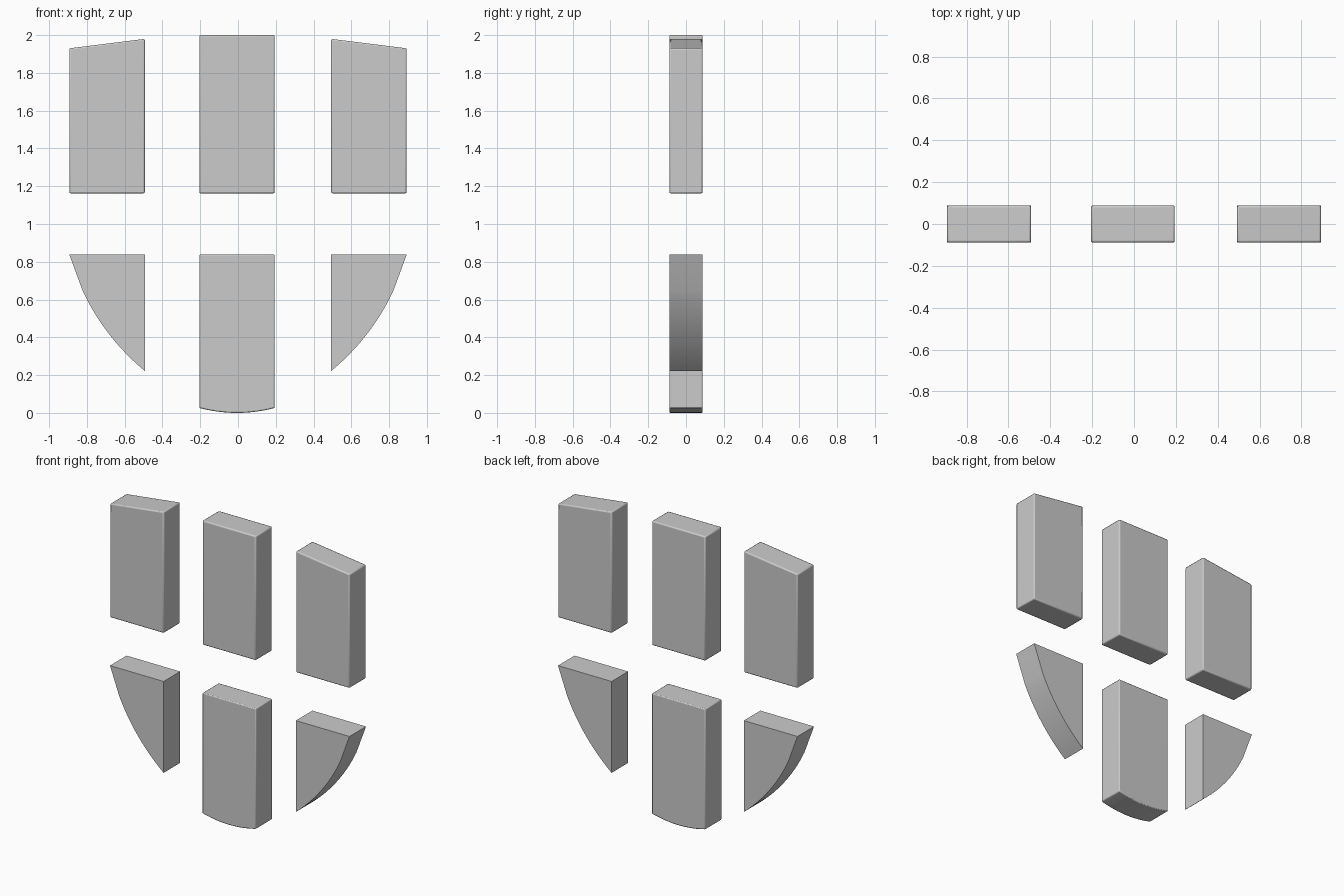
import bpy, bmesh, math
from mathutils import Vector

if "Cube" in bpy.data.objects:
    bpy.data.objects.remove(bpy.data.objects["Cube"])

HALF = 0.088      # half thickness in y


def arc(a, b, sag, n=12):
    """Points from a to b on a circular arc bulging by sag (right of a->b)."""
    a, b = Vector(a), Vector(b)
    d = b - a
    side = Vector((d.y, -d.x)).normalized()
    half = d.length / 2
    r = (half * half + sag * sag) / (2 * sag)
    c = (a + b) / 2 + side * (sag - r)
    t = math.asin(half / r)
    ax = d.normalized()
    pts = []
    for i in range(n + 1):
        u = -t + 2 * t * i / n
        pts.append(c + ax * r * math.sin(u) + side * r * math.cos(u))
    return [tuple(p) for p in pts]


def slab(name, outline, bevel=0.0, mirror=False):
    """Extrude an x-z outline through the slab thickness."""
    bm = bmesh.new()
    face = bm.faces.new([bm.verts.new((x, -HALF, z)) for x, z in outline])
    ext = bmesh.ops.extrude_face_region(bm, geom=[face])
    verts = [v for v in ext["geom"] if isinstance(v, bmesh.types.BMVert)]
    bmesh.ops.translate(bm, verts=verts, vec=(0, 2 * HALF, 0))
    bmesh.ops.recalc_face_normals(bm, faces=bm.faces)
    mesh = bpy.data.meshes.new(name)
    bm.to_mesh(mesh)
    bm.free()
    ob = bpy.data.objects.new(name, mesh)
    bpy.context.collection.objects.link(ob)
    bpy.ops.object.select_all(action='DESELECT')
    ob.select_set(True)
    bpy.context.view_layer.objects.active = ob
    bpy.ops.object.shade_smooth_by_angle(angle=math.radians(30))
    if bevel:
        mod = ob.modifiers.new("soft_edges", 'BEVEL')
        mod.width = bevel
        mod.segments = 2
        mod.limit_method = 'ANGLE'
        mod.angle_limit = math.radians(30)
    if mirror:
        mod = ob.modifiers.new("other_side", 'MIRROR')
        mod.use_mirror_merge = False
    return ob


# upper row: centre block and a pair with sloping tops
slab("upper_centre_block",
     [(-0.205, 1.162), (0.194, 1.162), (0.194, 2.0), (-0.205, 2.0)], 0.008)
slab("upper_side_blocks",
     [(0.493, 1.162), (0.893, 1.162), (0.893, 1.93), (0.493, 1.98)],
     0.008, mirror=True)

# lower row: centre block with a bowed bottom
slab("lower_centre_block",
     arc((-0.205, 0.026), (0.194, 0.026), 0.026) +
     [(0.194, 0.838), (-0.205, 0.838)], 0.006)

# lower row: pair of curved corner wedges
slab("lower_side_wedges",
     arc((0.493, 0.222), (0.822, 0.645), 0.03) +
     [(0.893, 0.838), (0.493, 0.838)], mirror=True)
